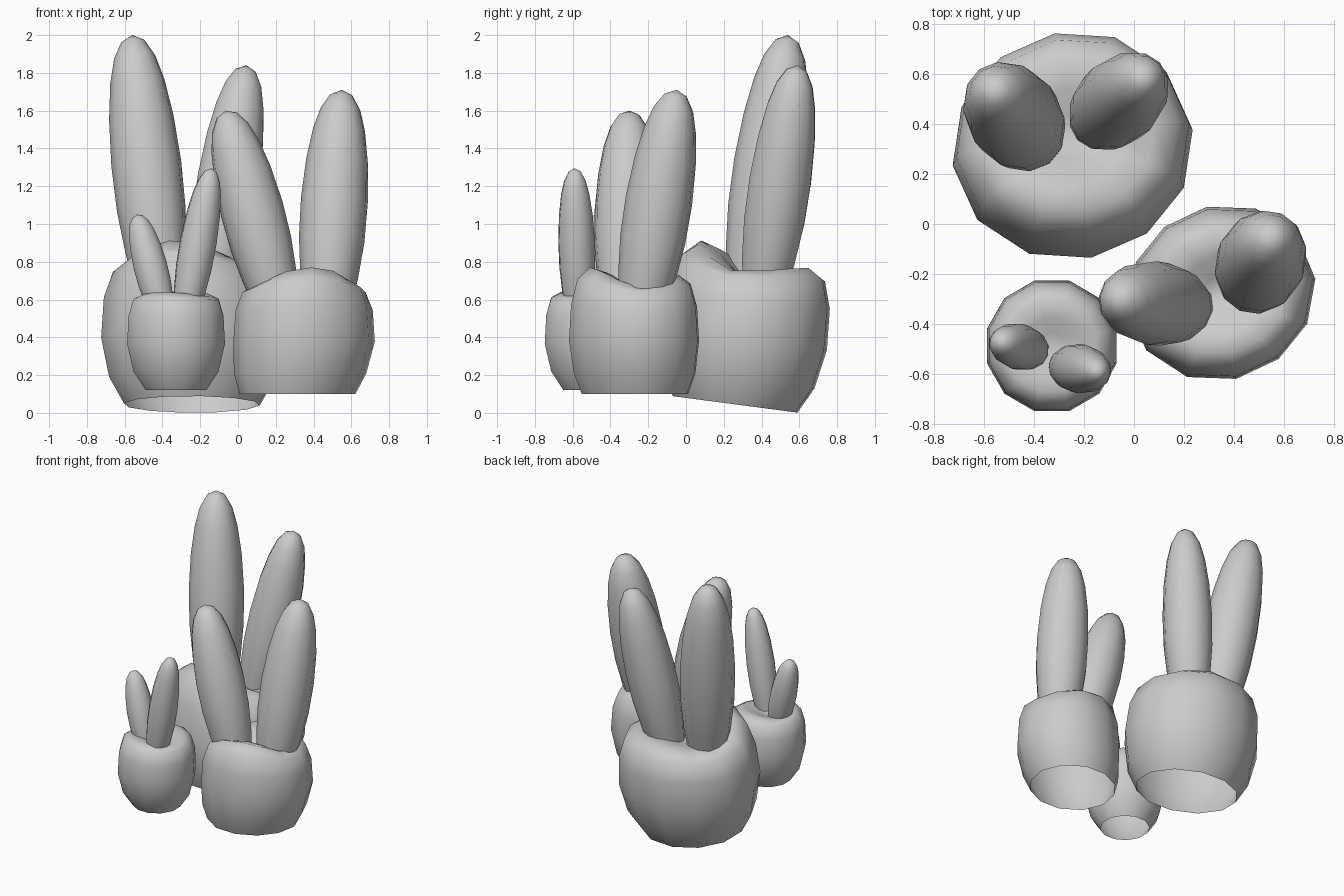
import bpy, bmesh, math
from mathutils import Vector, Matrix

if "Cube" in bpy.data.objects:
    bpy.data.objects.remove(bpy.data.objects["Cube"])

SIDES = 12


def loft(name, rings, tip):
    """Skin a list of point rings, open at the start, closed by a tip point."""
    bm = bmesh.new()
    loops = [[bm.verts.new(p) for p in ring] for ring in rings]
    n = len(loops[0])
    for a, b in zip(loops, loops[1:]):
        for i in range(n):
            j = (i + 1) % n
            bm.faces.new((a[i], a[j], b[j], b[i]))
    end = bm.verts.new(tip)
    for i in range(n):
        bm.faces.new((loops[-1][i], loops[-1][(i + 1) % n], end))
    bmesh.ops.recalc_face_normals(bm, faces=bm.faces)
    for f in bm.faces:
        f.smooth = True
    mesh = bpy.data.meshes.new(name)
    bm.to_mesh(mesh)
    bm.free()
    obj = bpy.data.objects.new(name, mesh)
    bpy.context.collection.objects.link(obj)
    return obj


def body(name, base, rx, ry, height, bottom, front, back, facing, tilt=0,
         shift=(0, 0), stretch=(0, 0), spin=0.5):
    """Rounded open-bottomed body; the top rim rises in a front and a back lobe.
    stretch = (amount, direction) of a slight oval distortion."""
    # radius, height, share of the rim lobe
    profile = [(bottom, 0, 0), (bottom + (1 - bottom) * 0.65, 0.2, 0), (1, 0.5, 0.05),
               (0.97, 0.80, 0.25), (0.87, 0.97, 0.65), (0.68, 1.01, 1.0),
               (0.42, 0.99, 0.85), (0.2, 0.97, 0.25)]
    rot = Matrix.Rotation(math.radians(tilt), 3, 'X')
    base = Vector(base)
    rings = []
    for r, h, lobe in profile:
        ring = []
        k = min(1, h / 0.5)
        for i in range(SIDES):
            a = 2 * math.pi * (i + spin) / SIDES
            c = math.cos(a - math.radians(facing))
            rise = (front if c > 0 else back) * abs(c) ** 1.4
            s = r * (1 + stretch[0] * math.cos(2 * (a - math.radians(stretch[1]))))
            p = Vector((s * rx * math.cos(a) + shift[0] * k,
                        s * ry * math.sin(a) + shift[1] * k,
                        h * height + lobe * rise))
            ring.append(base + rot @ p)
        rings.append(ring)
    tip = base + rot @ Vector((shift[0], shift[1], height * 0.96))
    return loft(name, rings, tip)


def prong(name, base, tip, radius):
    """Tapered, round-ended prong."""
    base, tip = Vector(base), Vector(tip)
    axis = tip - base
    q = axis.to_track_quat('Z', 'Y')
    profile = [(-0.1, 0.64), (0.1, 0.88), (0.28, 1.0), (0.47, 1.02), (0.66, 0.94),
               (0.81, 0.79), (0.91, 0.60), (0.975, 0.34)]
    rings = [[base + axis * t + q @ Vector((radius * r * math.cos(2 * math.pi * i / SIDES),
                                            radius * r * math.sin(2 * math.pi * i / SIDES), 0))
              for i in range(SIDES)] for t, r in profile]
    return loft(name, rings, tip)


# Bodies
body("large_body", (-0.245, 0.26, 0.045), 0.48, 0.455, 0.69, 0.75, 0.14, 0.07, -108,
     tilt=-7.5, stretch=(0.02, 37), spin=0.3)
body("medium_body", (0.315, -0.27, 0.10), 0.375, 0.352, 0.555, 0.82, 0.11, 0.07, -80,
     shift=(0.035, -0.005), stretch=(0.035, 45), spin=0.3)
body("small_body", (-0.328, -0.487, 0.12), 0.268, 0.27, 0.49, 0.62, 0.025, 0.03, -110)

# Prongs, two per body
prong("large_prong_left", (-0.42, 0.35, 0.72), (-0.56, 0.54, 2.0), 0.183)
prong("large_prong_right", (-0.135, 0.42, 0.70), (0.045, 0.59, 1.84), 0.165)
prong("medium_prong_left", (0.195, -0.33, 0.62), (-0.065, -0.30, 1.6), 0.165)
prong("medium_prong_right", (0.475, -0.225, 0.61), (0.55, -0.05, 1.71), 0.175)
prong("small_prong_left", (-0.405, -0.505, 0.55), (-0.535, -0.47, 1.05), 0.09)
prong("small_prong_right", (-0.27, -0.57, 0.57), (-0.14, -0.59, 1.295), 0.096)
